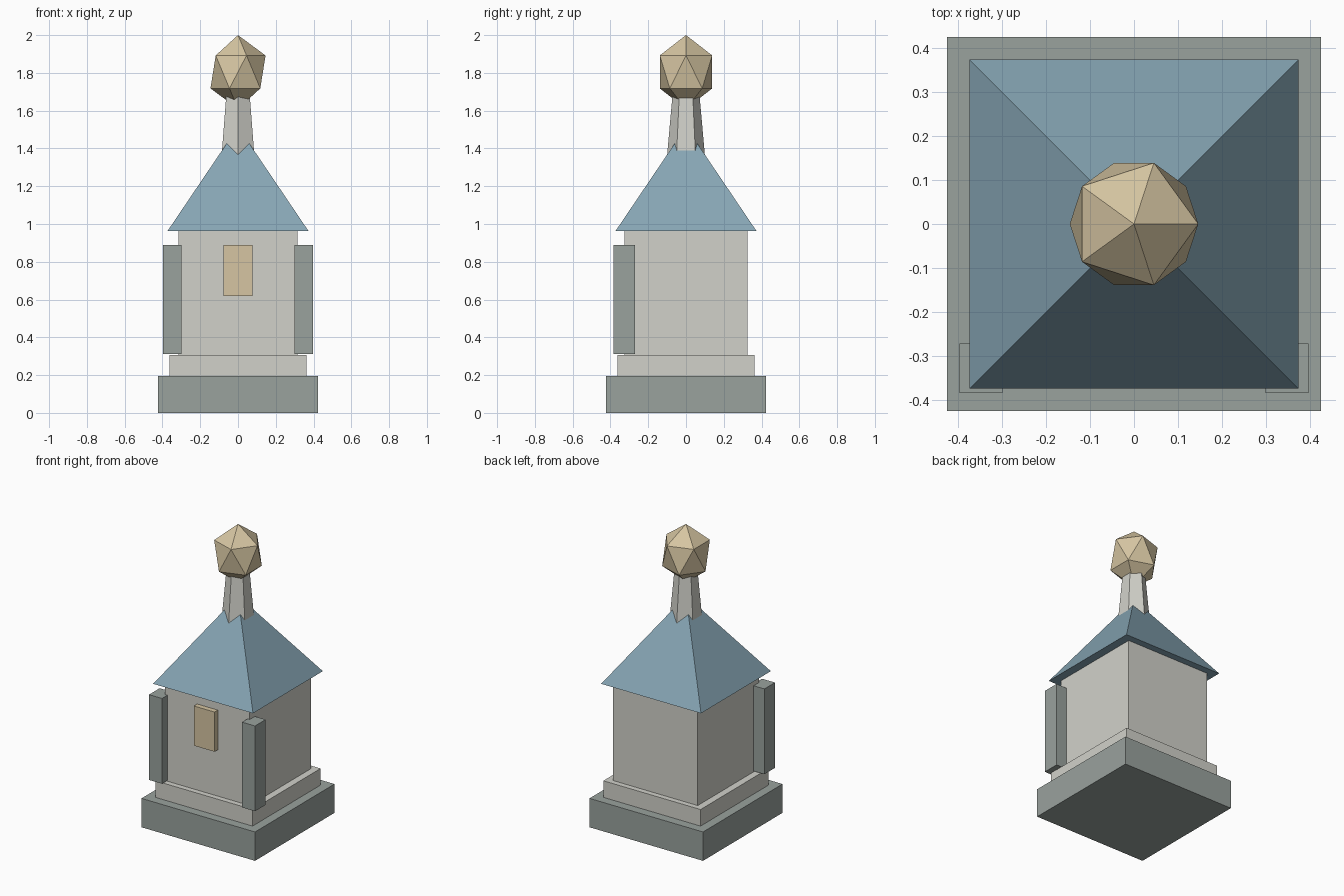
import bpy
import math

default = bpy.data.objects.get("Cube")
if default:
    bpy.data.objects.remove(default, do_unlink=True)


def make_material(name, rgb):
    mat = bpy.data.materials.new(name)
    mat.use_nodes = True
    color = (*rgb, 1.0)
    mat.diffuse_color = color
    bsdf = mat.node_tree.nodes["Principled BSDF"]
    bsdf.inputs["Base Color"].default_value = color
    bsdf.inputs["Roughness"].default_value = 0.9
    return mat


pale_stone = make_material("pale stone", (0.64, 0.64, 0.59))
grey_stone = make_material("grey stone", (0.32, 0.36, 0.34))
blue_slate = make_material("blue slate", (0.24, 0.38, 0.46))
warm_gold = make_material("warm gold", (0.67, 0.56, 0.36))


def finish(name, mat):
    obj = bpy.context.object
    obj.name = obj.data.name = name
    obj.data.materials.append(mat)
    bpy.ops.object.transform_apply(location=False, rotation=True, scale=True)
    return obj


def box(name, mat, x, y, z):
    """Box spanning the (low, high) ranges on each axis."""
    spans = (x, y, z)
    bpy.ops.mesh.primitive_cube_add(size=1, location=[(a + b) / 2 for a, b in spans])
    bpy.context.object.scale = [b - a for a, b in spans]
    return finish(name, mat)


def cone(name, mat, sides, r_low, r_high, z_low, z_high, turn):
    bpy.ops.mesh.primitive_cone_add(
        vertices=sides, radius1=r_low, radius2=r_high, depth=z_high - z_low,
        location=(0, 0, (z_low + z_high) / 2), rotation=(0, 0, turn))
    return finish(name, mat)


def centred(half):
    return (-half, half)


# Stepped base and chamber
box("base", grey_stone, centred(0.424), centred(0.424), (0, 0.195))
box("plinth", pale_stone, centred(0.363), centred(0.363), (0.195, 0.307))
box("chamber", pale_stone, centred(0.316), centred(0.326), (0.307, 0.97))

# Front corner posts and window panel
for side, sign in (("left", 1), ("right", -1)):
    span = sorted((sign * 0.299, sign * 0.396))
    box(side + "_corner_post", grey_stone, span, (-0.384, -0.271), (0.312, 0.888))
box("window_panel", warm_gold, centred(0.077), (-0.361, -0.32), (0.62, 0.888))

# Pyramid roof, hexagonal spire and faceted finial
cone("roof", blue_slate, 4, 0.373 * math.sqrt(2), 0, 0.963, 1.515, math.pi / 4)
cone("spire", pale_stone, 6, 0.103, 0.07, 1.33, 1.70, 0)
bpy.ops.mesh.primitive_ico_sphere_add(subdivisions=1, radius=0.163, location=(0, 0, 1.805))
bpy.context.object.scale.z = 0.195 / 0.163
finish("finial", warm_gold)
